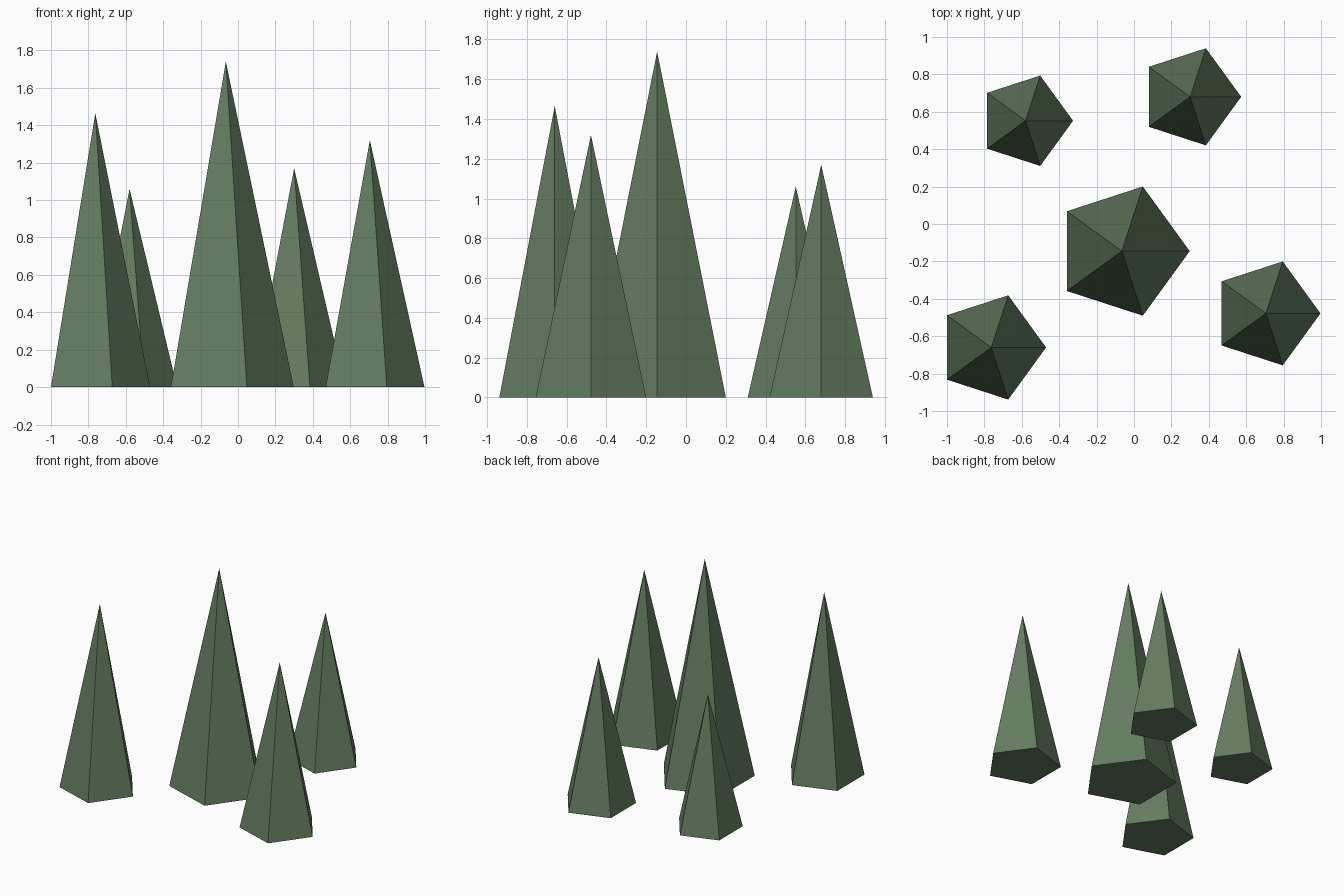
import bpy

if "Cube" in bpy.data.objects:
    bpy.data.objects.remove(bpy.data.objects["Cube"])

# Shared dark green material
green = bpy.data.materials.new("conifer_green")
green.diffuse_color = (0.125, 0.2, 0.115, 1)
green.use_nodes = True
green.node_tree.nodes["Principled BSDF"].inputs["Base Color"].default_value = green.diffuse_color


def conifer(name, x, y, radius, height):
    """Five-sided pyramid standing on z = 0, one corner pointing to +x."""
    bpy.ops.mesh.primitive_cone_add(vertices=5, radius1=radius, radius2=0,
                                    depth=height, location=(x, y, height / 2))
    tree = bpy.context.object
    tree.name = name
    # Turn the first corner from +y to +x
    tree.rotation_euler.z = -1.5707963
    tree.data.materials.append(green)
    bpy.ops.object.shade_flat()


# Grove: name, x, y, radius, height
conifer("tree_center", -0.065, -0.145, 0.363, 1.74)
conifer("tree_front_left", -0.763, -0.66, 0.293, 1.465)
conifer("tree_front_right", 0.705, -0.478, 0.292, 1.32)
conifer("tree_back_right", 0.30, 0.68, 0.273, 1.17)
conifer("tree_back_left", -0.58, 0.552, 0.254, 1.06)
